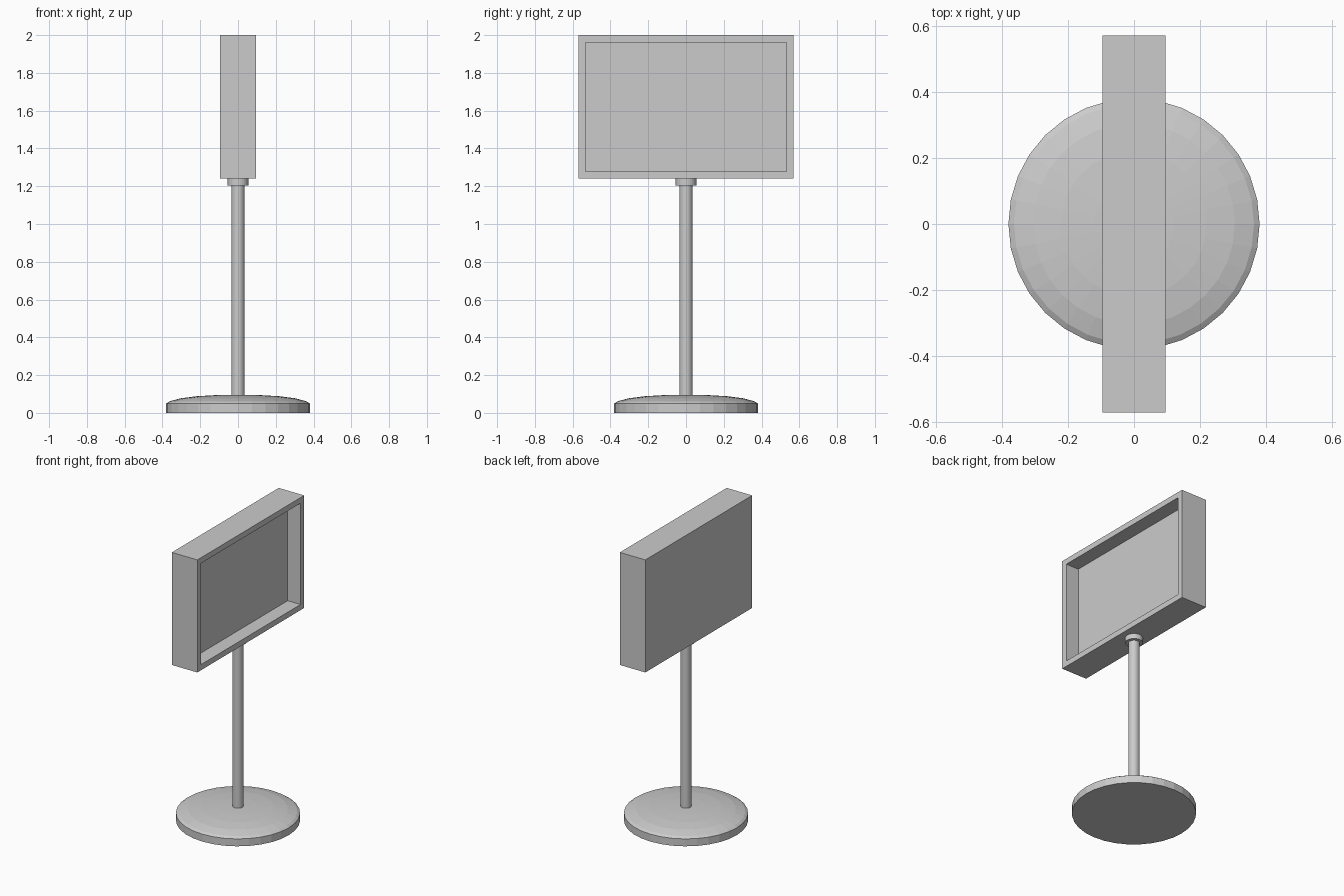
import bpy, bmesh
from math import cos, sin, pi

if "Cube" in bpy.data.objects:
    bpy.data.objects.remove(bpy.data.objects["Cube"])


def make_object(name, bm):
    bmesh.ops.recalc_face_normals(bm, faces=bm.faces)
    mesh = bpy.data.meshes.new(name)
    bm.to_mesh(mesh)
    bm.free()
    obj = bpy.data.objects.new(name, mesh)
    bpy.context.collection.objects.link(obj)
    return obj


def lathe(name, profile, sides=32):
    """Turn (radius, z) points around z, with capped ends."""
    bm = bmesh.new()
    rings = [[bm.verts.new((r * cos(2 * pi * i / sides), r * sin(2 * pi * i / sides), z))
              for i in range(sides)] for r, z in profile]
    for low, high in zip(rings, rings[1:]):
        for i in range(sides):
            j = (i + 1) % sides
            bm.faces.new((low[i], low[j], high[j], high[i]))
    bm.faces.new(rings[0][::-1])
    bm.faces.new(rings[-1])
    return make_object(name, bm)


# Round base with a shallow domed top
lathe("base", [(0.38, 0), (0.38, 0.05), (0.363, 0.061), (0.305, 0.077),
               (0.22, 0.088), (0.12, 0.094), (0.034, 0.096)])

# Upright pole and the collar under the sign
lathe("pole", [(0.034, 0.09), (0.034, 1.21)])
lathe("collar", [(0.055, 1.205), (0.055, 1.24)])

# Sign box, with the +x face inset and pushed in to form the recessed panel
bm = bmesh.new()
bmesh.ops.create_cube(bm, size=1)
bmesh.ops.scale(bm, verts=bm.verts, vec=(0.19, 1.14, 0.76))
bmesh.ops.translate(bm, verts=bm.verts, vec=(0, 0, 1.62))
bm.normal_update()
front = max(bm.faces, key=lambda f: f.normal.x)
bmesh.ops.inset_region(bm, faces=[front], thickness=0.054)
panel = bmesh.ops.extrude_discrete_faces(bm, faces=[front])["faces"][0]
bmesh.ops.translate(bm, verts=panel.verts, vec=(-0.096, 0, 0))
make_object("sign_box", bm)
